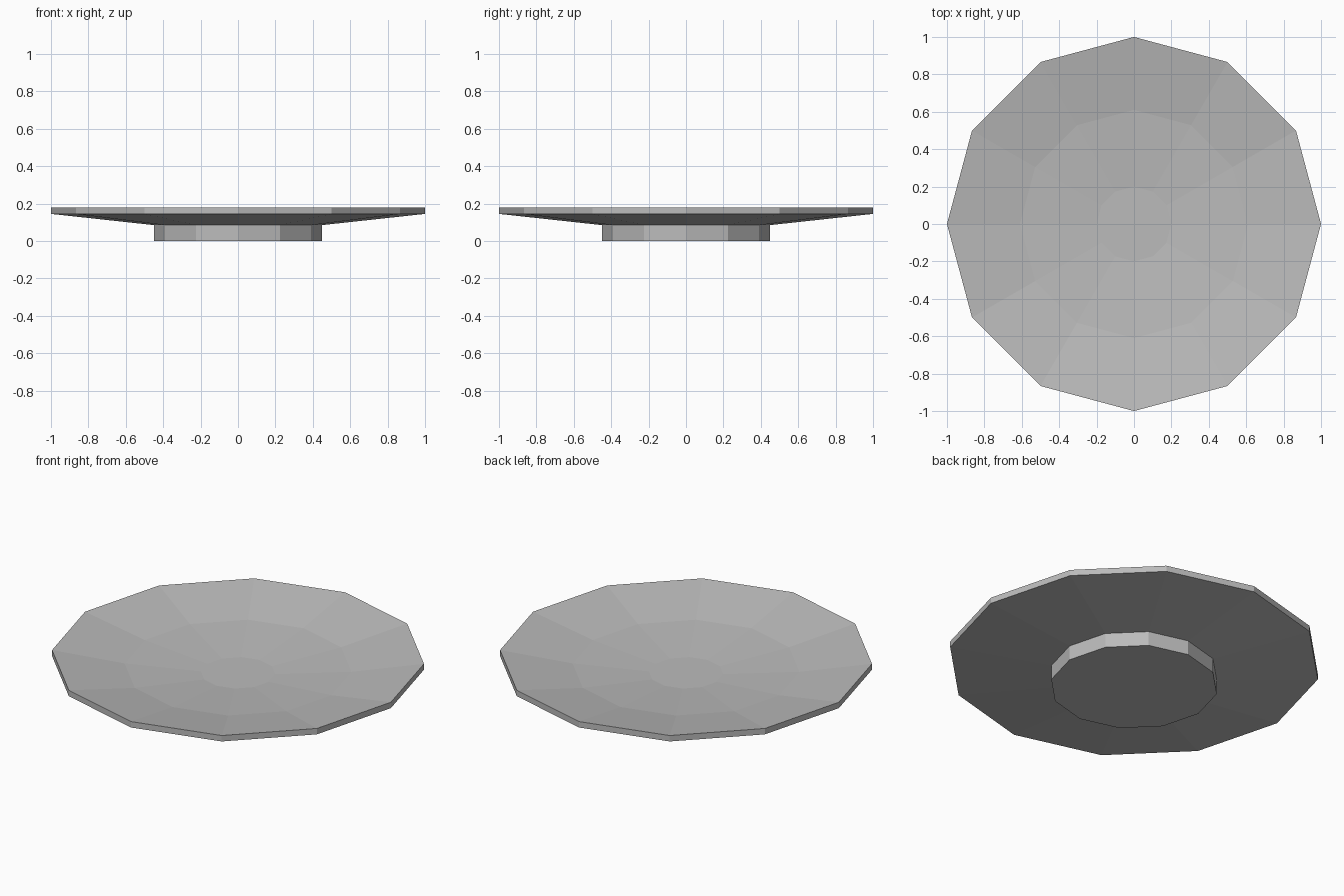
import bpy
import bmesh
from math import cos, sin, tau

SIDES = 12

cube = bpy.data.objects.get("Cube")
if cube:
    bpy.data.objects.remove(cube, do_unlink=True)

grey = bpy.data.materials.new("plain grey")
grey.use_nodes = True
grey.diffuse_color = (0.5, 0.5, 0.5, 1)
grey.node_tree.nodes["Principled BSDF"].inputs["Base Color"].default_value = grey.diffuse_color


def turned(name, profile):
    """Revolve a (radius, height) profile into a faceted solid with capped ends."""
    bm = bmesh.new()
    rings = [[bm.verts.new((r * cos(tau * i / SIDES), r * sin(tau * i / SIDES), z))
              for i in range(SIDES)] for r, z in profile]
    for low, high in zip(rings, rings[1:]):
        for i in range(SIDES):
            j = (i + 1) % SIDES
            bm.faces.new((low[i], low[j], high[j], high[i]))
    bm.faces.new(rings[0][::-1])
    bm.faces.new(rings[-1])
    bmesh.ops.recalc_face_normals(bm, faces=bm.faces)
    mesh = bpy.data.meshes.new(name)
    bm.to_mesh(mesh)
    bm.free()
    mesh.materials.append(grey)
    obj = bpy.data.objects.new(name, mesh)
    bpy.context.collection.objects.link(obj)
    return obj


# One closed profile: foot, sloping underside, rim, then the shallow hollow
turned("dish", [
    (0.45, 0), (0.45, 0.085),
    (1.0, 0.145), (1.0, 0.18),
    (0.61, 0.117), (0.2, 0.086),
])
